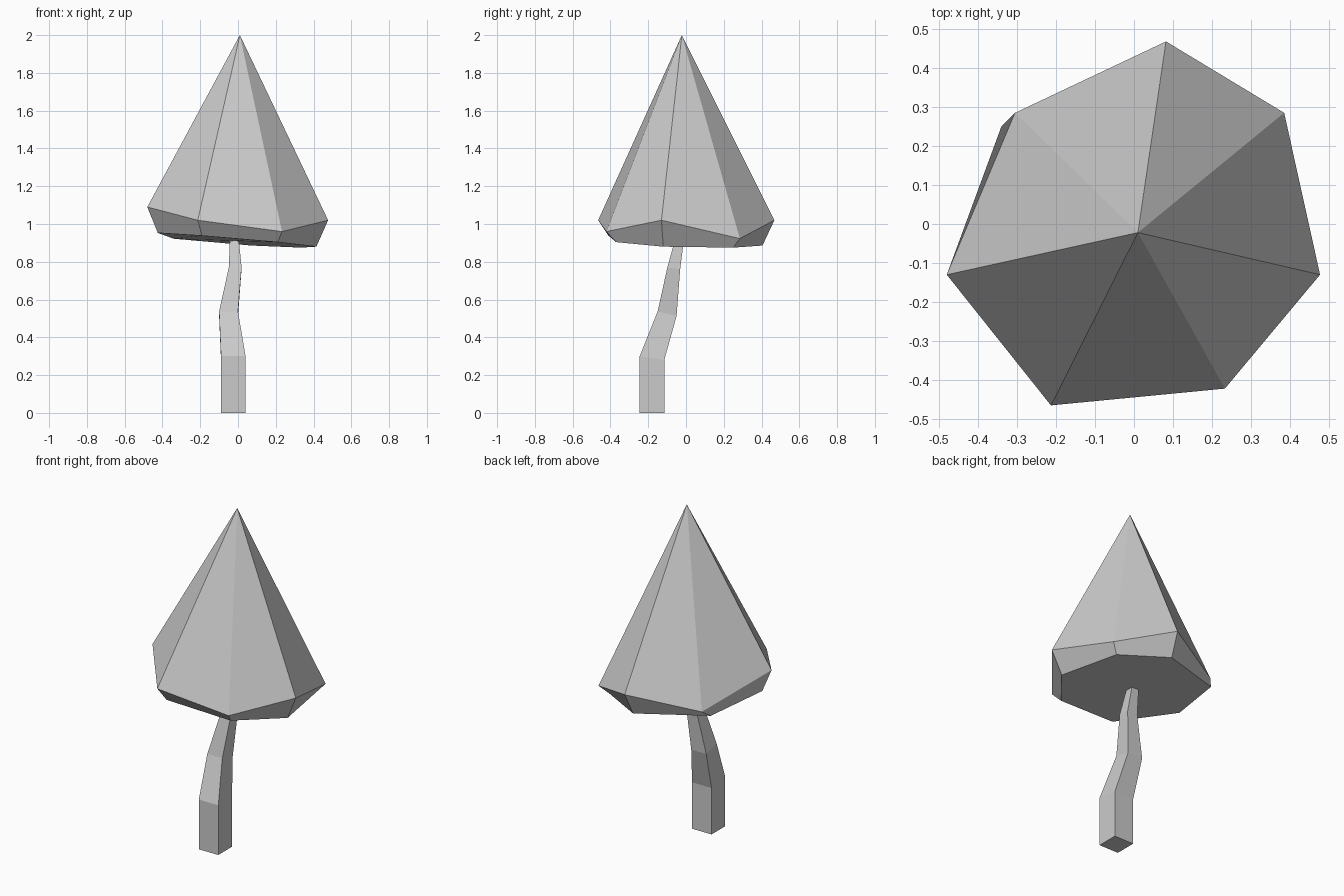
import bpy, bmesh

if "Cube" in bpy.data.objects:
    bpy.data.objects.remove(bpy.data.objects["Cube"])


def make_object(name, rings, apex=None):
    """Skin a stack of equal-sized rings; close the top with a cap or an apex."""
    bm = bmesh.new()
    loops = [[bm.verts.new(p) for p in ring] for ring in rings]
    bm.faces.new(loops[0])
    for a, b in zip(loops, loops[1:]):
        for i in range(len(a)):
            j = (i + 1) % len(a)
            bm.faces.new((a[i], a[j], b[j], b[i]))
    top = loops[-1]
    if apex:
        tip = bm.verts.new(apex)
        for i in range(len(top)):
            bm.faces.new((top[i], top[(i + 1) % len(top)], tip))
    else:
        bm.faces.new(top)
    bmesh.ops.recalc_face_normals(bm, faces=bm.faces)
    mesh = bpy.data.meshes.new(name)
    bm.to_mesh(mesh)
    bm.free()
    obj = bpy.data.objects.new(name, mesh)
    bpy.context.collection.objects.link(obj)
    return obj


def square(x, y, z, half, tilt):
    """Square trunk section whose height falls by tilt towards the back."""
    corners = ((-1, -1), (1, -1), (1, 1), (-1, 1))
    return [(x + half * i, y + half * j, z - tilt * j) for i, j in corners]


# Crooked, tapering trunk: x, y, z, half width, tilt
trunk_path = [
    (-0.025, -0.18, 0.0, 0.065, 0.0),
    (-0.025, -0.18, 0.29, 0.065, 0.01),
    (-0.05, -0.10, 0.525, 0.05, 0.012),
    (-0.015, -0.065, 0.765, 0.034, 0.004),
    (-0.02, -0.03, 0.94, 0.022, 0.0),
]
make_object("trunk", [square(*p) for p in trunk_path])

# Seven-sided irregular foliage cone with a bevelled, tilted underside
under = [(-0.425, -0.12, 0.953), (-0.19, -0.41, 0.938), (0.21, -0.37, 0.904),
         (0.415, -0.12, 0.880), (0.335, 0.25, 0.875), (0.07, 0.405, 0.886),
         (-0.34, 0.25, 0.922)]
rim = [(-0.48, -0.13, 1.09), (-0.213, -0.465, 1.02), (0.233, -0.422, 0.96),
       (0.477, -0.13, 1.02), (0.385, 0.285, 0.923), (0.082, 0.468, 1.02),
       (-0.305, 0.285, 0.95)]
make_object("foliage", [under, rim], apex=(0.01, -0.022, 2.0))
